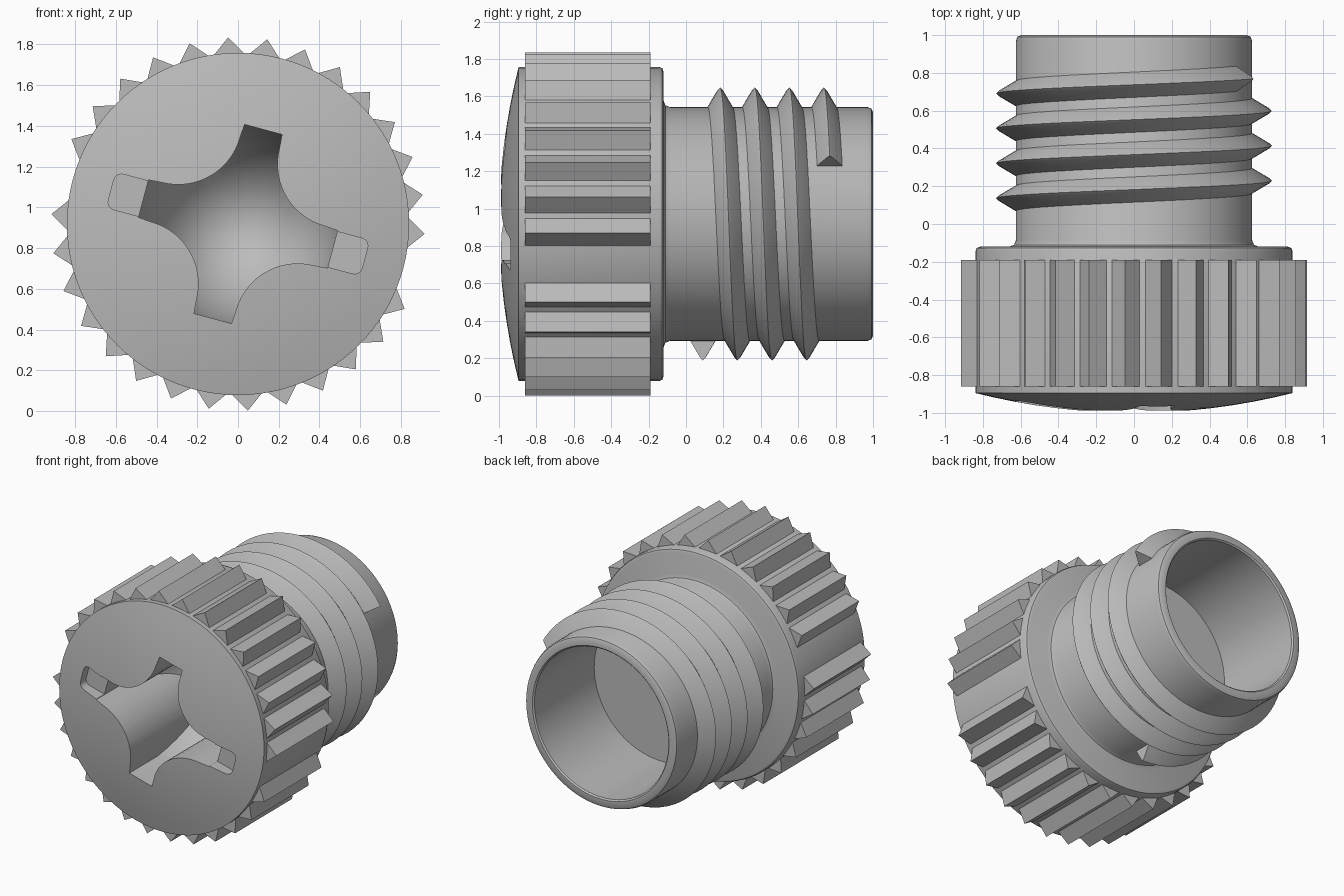
import bpy, bmesh, math
from math import sin, cos, pi, radians
from mathutils import Matrix, Vector

cube = bpy.data.objects.get("Cube")
if cube:
    bpy.data.objects.remove(cube, do_unlink=True)

CZ = 0.918                 # height of the main axis, which runs along y
TILT = radians(-15)        # turn of the recess and grip about that axis

grey = bpy.data.materials.new("plain_grey")
grey.use_nodes = True
grey.diffuse_color = (0.5, 0.5, 0.5, 1)
grey.node_tree.nodes["Principled BSDF"].inputs["Base Color"].default_value = (0.5, 0.5, 0.5, 1)


def polar(r, a, y):
    return Vector((r * cos(a), y, CZ + r * sin(a)))


def finish(name, bm):
    bmesh.ops.remove_doubles(bm, verts=bm.verts, dist=1e-5)
    bmesh.ops.recalc_face_normals(bm, faces=bm.faces)
    mesh = bpy.data.meshes.new(name)
    bm.to_mesh(mesh)
    bm.free()
    mesh.materials.append(grey)
    ob = bpy.data.objects.new(name, mesh)
    bpy.context.collection.objects.link(ob)
    return ob


def lathe(name, profile, steps=96):
    """Turn (radius, y) points about the main axis."""
    bm = bmesh.new()
    vs = [bm.verts.new(polar(r, 0, y)) for r, y in profile]
    es = [bm.edges.new(p) for p in zip(vs, vs[1:])]
    bmesh.ops.spin(bm, geom=vs + es, cent=(0, 0, CZ), axis=(0, 1, 0),
                   angle=2 * pi, steps=steps, use_merge=False)
    return finish(name, bm)


def prism(bm, outline, y0, y1, turn):
    """Extrude an (u, v) outline along y after turning it about the axis."""
    c, s = cos(turn), sin(turn)
    base = [bm.verts.new((u * c - v * s, y0, CZ + u * s + v * c)) for u, v in outline]
    face = bm.faces.new(base)
    ext = bmesh.ops.extrude_face_region(bm, geom=[face])
    bmesh.ops.translate(bm, vec=(0, y1 - y0, 0),
                        verts=[g for g in ext["geom"] if isinstance(g, bmesh.types.BMVert)])


def boolean(target, cutter, operation):
    mod = target.modifiers.new("cut", 'BOOLEAN')
    mod.operation, mod.object, mod.solver = operation, cutter, 'EXACT'
    bpy.context.view_layer.objects.active = target
    bpy.ops.object.modifier_apply(modifier=mod.name)
    bpy.data.objects.remove(cutter, do_unlink=True)


def smooth(ob):
    bpy.ops.object.select_all(action='DESELECT')
    ob.select_set(True)
    bpy.context.view_layer.objects.active = ob
    bpy.ops.object.shade_smooth_by_angle(angle=radians(30))


# Domed head, neck and hollow bore turned as one piece
dome = [(0.84 * i / 8, -1 + 0.105 * (i / 8) ** 2) for i in range(9)]
body = lathe("cap_body", dome + [
    (0.84, -0.145), (0.833, -0.127), (0.815, -0.12),
    (0.66, -0.12), (0.635, -0.11), (0.625, -0.085),
    (0.625, 0.97), (0.617, 0.991), (0.597, 1.0),
    (0.56, 1.0), (0.55, 0.99), (0.55, 0.29), (0, 0.29)])

# Four-armed recess with round lobes and a bowl-shaped floor
star = []
for k in range(4):
    turn = Matrix.Rotation(k * pi / 2, 2)
    quarter = [Vector((0.48, 0.095))]
    quarter += [Vector((0.415 + 0.315 * cos(a), 0.415 + 0.315 * sin(a)))
                for a in (radians(270 - 6 * i) for i in range(16))]
    quarter.append(Vector((0.095, 0.48)))
    star += [turn @ p for p in quarter]
bm = bmesh.new()
prism(bm, star, -1.2, 0.2, TILT)
recess = finish("recess_cutter", bm)
bowl = lathe("bowl_cutter", [(0, -1.1), (0.5, -1.1)] + [
    (0.5 * cos(i * pi / 32), -0.8 + 0.8 * sin(i * pi / 32)) for i in range(16)] + [(0, 0)])
boolean(recess, bowl, 'INTERSECT')
boolean(body, recess, 'DIFFERENCE')

# Shallow slots at the ends of two opposite arms
slot = []
for su, sv, start in ((1, 1, 0), (-1, 1, 90), (-1, -1, 180), (1, -1, 270)):
    for i in range(6):
        a = radians(start + 18 * i)
        slot.append((su * 0.605 + 0.04 * cos(a), sv * 0.05 + 0.04 * sin(a)))
bm = bmesh.new()
prism(bm, slot, -1.2, -0.87, TILT)
boolean(body, finish("slot_cutter", bm), 'DIFFERENCE')
smooth(body)

# Triangular grip ribs, left out in line with the slots
bm = bmesh.new()
for k in range(30):
    if k % 15:
        prism(bm, [(0.82, -0.087), (0.918, 0), (0.82, 0.087)],
              -0.86, -0.19, TILT + k * pi / 15)
finish("grip_ribs", bm)

# Helical thread with flat ends
bm = bmesh.new()
section = [(0.6, -0.082), (0.718, -0.012), (0.73, 0), (0.718, 0.012), (0.6, 0.082)]
turns, per_turn, pitch = 3.667, 72, 0.185
count = round(turns * per_turn)
rings = []
for i in range(count + 1):
    t = turns * i / count
    a = -pi / 2 - 2 * pi * t
    rings.append([bm.verts.new(polar(r, a, 0.09 + pitch * t + dy)) for r, dy in section])
for r0, r1 in zip(rings, rings[1:]):
    for j in range(len(section)):
        n = (j + 1) % len(section)
        bm.faces.new((r0[j], r0[n], r1[n], r1[j]))
bm.faces.new(rings[0])
bm.faces.new(rings[-1])
smooth(finish("screw_thread", bm))
